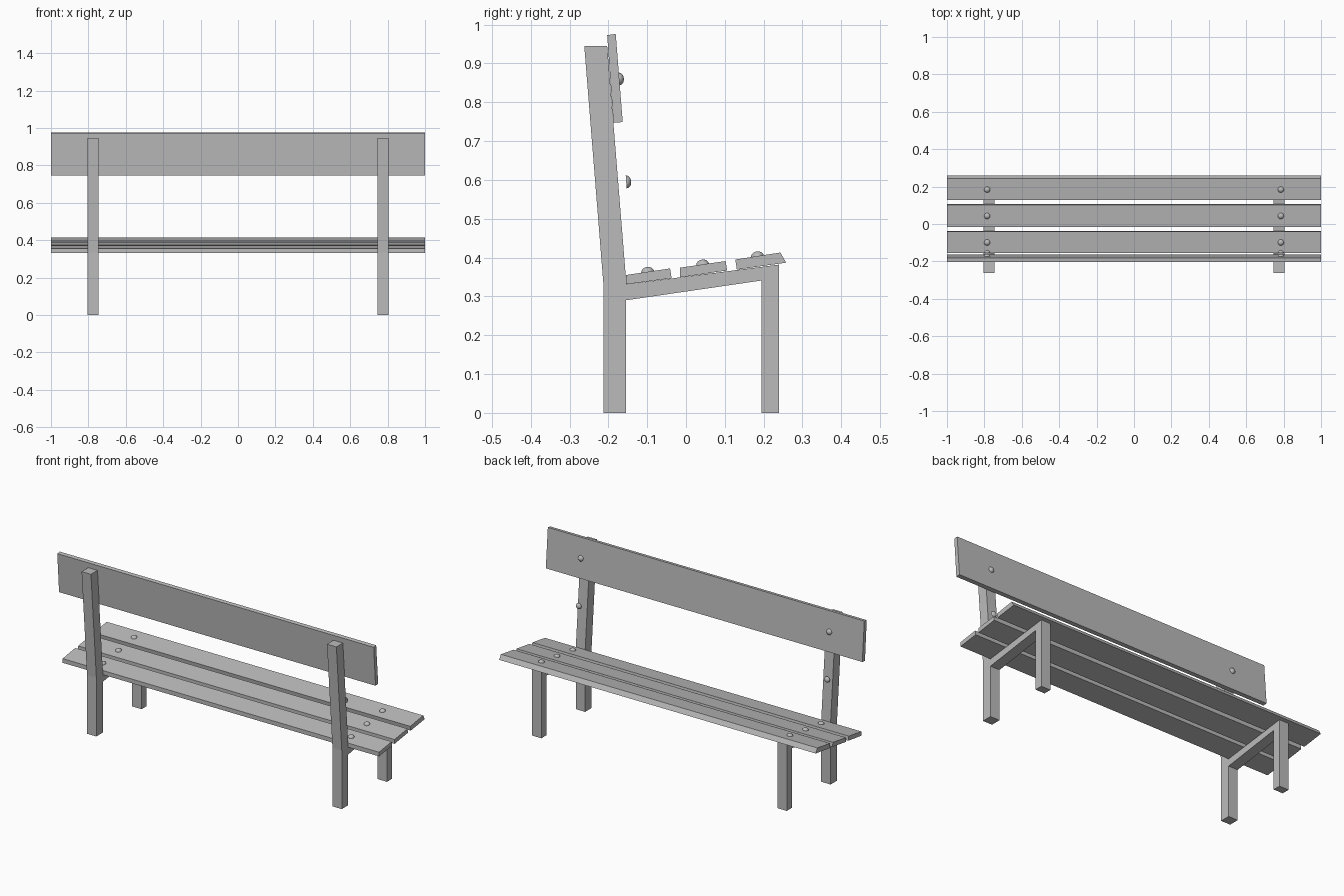
import bpy, bmesh
from mathutils import Vector

cube = bpy.data.objects.get("Cube")
if cube:
    bpy.data.objects.remove(cube, do_unlink=True)

GREY = (0.5, 0.5, 0.5, 1)
grey = bpy.data.materials.new("plain_grey")
grey.use_nodes = True
grey.diffuse_color = GREY
grey.node_tree.nodes["Principled BSDF"].inputs["Base Color"].default_value = GREY


def finish(bm, name):
    bmesh.ops.recalc_face_normals(bm, faces=bm.faces)
    mesh = bpy.data.meshes.new(name)
    bm.to_mesh(mesh)
    bm.free()
    mesh.materials.append(grey)
    obj = bpy.data.objects.new(name, mesh)
    bpy.context.collection.objects.link(obj)
    return obj


def prism(name, profile, x0, x1):
    """Extrude a (y, z) side profile from x0 to x1."""
    bm = bmesh.new()
    face = bm.faces.new([bm.verts.new((x0, y, z)) for y, z in profile])
    ext = bmesh.ops.extrude_face_region(bm, geom=[face])
    verts = [g for g in ext["geom"] if isinstance(g, bmesh.types.BMVert)]
    bmesh.ops.translate(bm, verts=verts, vec=(x1 - x0, 0, 0))
    return finish(bm, name)


def dome(name, base, normal, radius=0.0165, height=0.013):
    """Flattened half sphere standing on base, pointing along normal."""
    bm = bmesh.new()
    bmesh.ops.create_uvsphere(bm, u_segments=16, v_segments=10, radius=radius)
    bmesh.ops.bisect_plane(bm, geom=bm.verts[:] + bm.edges[:] + bm.faces[:],
                           plane_co=(0, 0, 0), plane_no=(0, 0, 1), clear_inner=True)
    bmesh.ops.holes_fill(bm, edges=[e for e in bm.edges if e.is_boundary])
    bmesh.ops.scale(bm, verts=bm.verts, vec=(1, 1, height / radius))
    obj = finish(bm, name)
    obj.location = base
    obj.rotation_euler = Vector(normal).to_track_quat("Z", "Y").to_euler()
    bpy.ops.object.select_all(action="DESELECT")
    obj.select_set(True)
    bpy.context.view_layer.objects.active = obj
    bpy.ops.object.shade_smooth_by_angle()


# Side profiles of the frame
post = [(-0.213, 0), (-0.155, 0), (-0.155, 0.35), (-0.203, 0.945),
        (-0.262, 0.945), (-0.213, 0.335)]
rail_and_leg = [(-0.155, 0.29), (0.195, 0.341), (0.195, 0), (0.24, 0),
                (0.24, 0.382), (-0.155, 0.331)]

# Side profiles of the planks
planks = {
    "seat_slat_rear": [(-0.155, 0.331), (-0.037, 0.347), (-0.041, 0.372), (-0.155, 0.355)],
    "seat_slat_middle": [(-0.015, 0.349), (0.106, 0.367), (0.102, 0.391), (-0.015, 0.374)],
    "seat_slat_front": [(0.131, 0.369), (0.258, 0.387), (0.243, 0.413), (0.127, 0.395)],
    "backrest_plank": [(-0.187, 0.747), (-0.163, 0.749), (-0.181, 0.976), (-0.203, 0.973)],
}
for name, profile in planks.items():
    prism(name, profile, -1, 1)

# Bolt heads: name, base (y, z), direction (y, z)
up, forward = (-0.14, 0.99), (0.997, 0.08)
bolts = [
    ("seat_bolt_rear", (-0.099, 0.363), up),
    ("seat_bolt_middle", (0.043, 0.382), up),
    ("seat_bolt_front", (0.184, 0.403), up),
    ("backrest_bolt_upper", (-0.173, 0.86), forward),
    ("backrest_bolt_lower", (-0.154, 0.595), forward),
]

# Frame and bolts on both sides
for side, s in (("left", 1), ("right", -1)):
    prism(f"back_post_{side}", post, s * 0.746, s * 0.805)
    prism(f"front_leg_and_rail_{side}", rail_and_leg, s * 0.746, s * 0.805)
    for name, (y, z), (ny, nz) in bolts:
        dome(f"{name}_{side}", (s * 0.785, y, z), (0, ny, nz))
